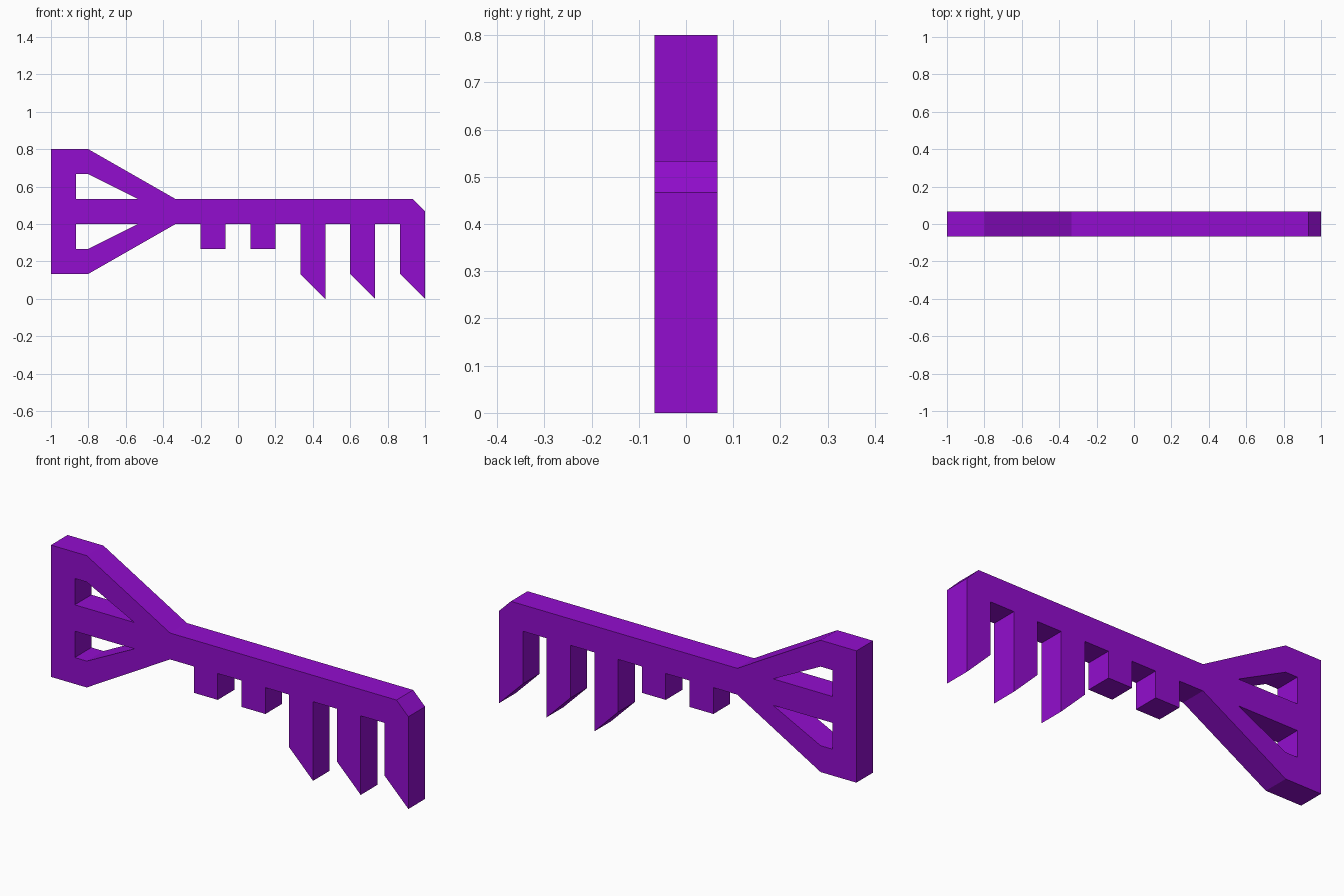
import bpy, bmesh, math

if "Cube" in bpy.data.objects:
    bpy.data.objects.remove(bpy.data.objects["Cube"])

U = 1 / 15          # design grid step
HALF_THICK = U
MID = 7             # height of the shaft centre line, in grid steps

# Outer outline (grid steps): bow top, shaft, bevelled tip
outline = [(-15, 12), (-12, 12), (-5, 8), (14, 8), (15, 7)]
# Long pointed teeth, right to left
for x in (15, 11, 7):
    if x != 15:
        outline.append((x, 6))
    outline += [(x, 0), (x - 2, 2), (x - 2, 6)]
# Short square teeth
for x in (3, -1):
    outline += [(x, 6), (x, 4), (x - 2, 4), (x - 2, 6)]
# Bow underside
outline += [(-5, 6), (-12, 2), (-15, 2)]

# Mirrored pair of bow holes, as offsets from the centre line
hole = [(-13, 1), (-13, 3), (-12, 3), (-8, 1)]
profiles = [outline] + [[(x, MID + s * h) for x, h in hole] for s in (1, -1)]

# Filled, extruded profile with holes
curve = bpy.data.curves.new("key", 'CURVE')
curve.dimensions = '2D'
curve.fill_mode = 'BOTH'
curve.extrude = HALF_THICK
for pts in profiles:
    sp = curve.splines.new('POLY')
    sp.points.add(len(pts) - 1)
    for p, (x, z) in zip(sp.points, pts):
        p.co = (x * U, z * U, 0, 1)
    sp.use_cyclic_u = True
key = bpy.data.objects.new("key", curve)
bpy.context.collection.objects.link(key)
key.rotation_euler.x = math.pi / 2
bpy.context.view_layer.objects.active = key
key.select_set(True)
bpy.ops.object.convert(target='MESH')
key = bpy.context.object
bpy.ops.object.transform_apply(location=False, rotation=True, scale=False)

# Weld caps to sides, flat shaded
bm = bmesh.new()
bm.from_mesh(key.data)
bmesh.ops.remove_doubles(bm, verts=bm.verts, dist=1e-4)
bmesh.ops.recalc_face_normals(bm, faces=bm.faces)
for f in bm.faces:
    f.smooth = False
bm.to_mesh(key.data)
bm.free()

# Purple material
mat = bpy.data.materials.new("purple")
mat.diffuse_color = (0.29, 0.004, 0.62, 1)
mat.use_nodes = True
mat.node_tree.nodes["Principled BSDF"].inputs["Base Color"].default_value = mat.diffuse_color
key.data.materials.clear()
key.data.materials.append(mat)
